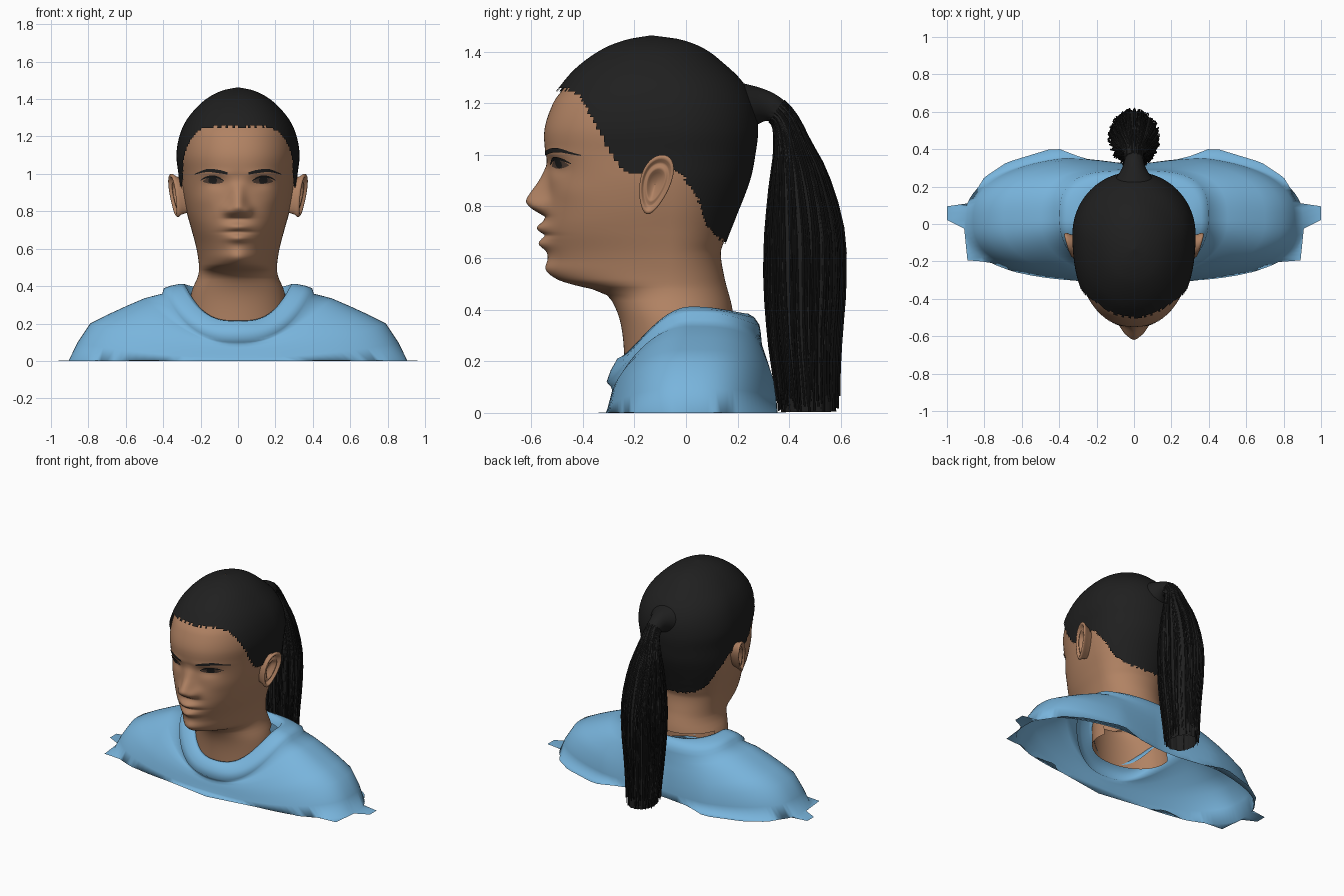
import bpy, bmesh, math, random

random.seed(4)
if "Cube" in bpy.data.objects:
    bpy.data.objects.remove(bpy.data.objects["Cube"])


def material(name, rgb):
    m = bpy.data.materials.new(name)
    m.use_nodes = True
    m.diffuse_color = (*rgb, 1)
    m.node_tree.nodes["Principled BSDF"].inputs["Base Color"].default_value = (*rgb, 1)
    return m


SKIN = material("warm skin", (0.44, 0.225, 0.125))
HAIR = material("black hair", (0.014, 0.014, 0.014))
CLOTH = material("sky blue cloth", (0.19, 0.46, 0.72))
EYE = material("dark brown eye", (0.09, 0.055, 0.04))


def curve(table, t):
    """Smooth interpolation through (t, value) pairs."""
    if t <= table[0][0]:
        return table[0][1]
    if t >= table[-1][0]:
        return table[-1][1]
    i = max(k for k in range(len(table) - 1) if table[k][0] <= t)

    def slope(k):
        a, b = table[max(k - 1, 0)], table[min(k + 1, len(table) - 1)]
        return (b[1] - a[1]) / (b[0] - a[0])

    (t0, v0), (t1, v1) = table[i], table[i + 1]
    h = t1 - t0
    u = (t - t0) / h
    return (v0 * (1 + 2 * u) * (1 - u) ** 2 + slope(i) * h * u * (1 - u) ** 2
            + v1 * u * u * (3 - 2 * u) + slope(i + 1) * h * u * u * (u - 1))


def loft(name, rings, mat, keep=None, closed=True):
    """Skin a list of equal-length point rings; keep filters faces by centre."""
    bm = bmesh.new()
    vs = [[bm.verts.new(p) for p in r] for r in rings]
    n = len(rings[0])
    for a, b in zip(vs, vs[1:]):
        for j in range(n if closed else n - 1):
            q = [a[j], a[(j + 1) % n], b[(j + 1) % n], b[j]]
            if keep is None or keep(sum(v.co.y for v in q) / 4, sum(v.co.z for v in q) / 4):
                bm.faces.new(q)
    bmesh.ops.delete(bm, geom=[v for v in bm.verts if not v.link_faces], context="VERTS")
    bmesh.ops.recalc_face_normals(bm, faces=bm.faces)
    me = bpy.data.meshes.new(name)
    bm.to_mesh(me)
    bm.free()
    me.materials.append(mat)
    me.shade_smooth()
    bpy.context.collection.objects.link(bpy.data.objects.new(name, me))


# Head outline by height: half width, front, back, widest depth, squareness of the face
WIDTH = [(.15, .27), (.3, .26), (.38, .245), (.45, .215), (.5, .208), (.6, .222), (.7, .248),
         (.8, .276), (.9, .296), (1, .305), (1.1, .315), (1.2, .3), (1.28, .265), (1.35, .207),
         (1.4, .145), (1.435, .072), (1.45, .001)]
FRONT = [(.15, -.235), (.33, -.25), (.43, -.285), (.47, -.33), (.495, -.43), (.515, -.49),
         (.55, -.527), (.6, -.533), (.7, -.548), (.9, -.535), (1, -.545), (1.1, -.548),
         (1.2, -.515), (1.25, -.48), (1.33, -.41), (1.4, -.31), (1.435, -.22), (1.45, -.136)]
BACK = [(.15, .2), (.4, .18), (.52, .15), (.62, .135), (.67, .15), (.75, .18), (.9, .235),
        (1, .255), (1.1, .265), (1.2, .25), (1.28, .205), (1.35, .13), (1.4, .06),
        (1.435, -.03), (1.45, -.134)]
MIDDLE = [(.15, -.03), (.6, -.06), (1.2, -.06), (1.45, -.135)]
SQUARE = [(.43, 2), (.53, 1.75), (.62, 1.85), (.75, 2.15), (1, 2.25)]
NOSE = [(.76, 0), (.785, .045), (.8, .066), (.822, .08), (.85, .068), (.9, .035), (.95, .01), (.99, 0)]
NOSE_W = [(.76, .065), (.82, .055), (.87, .042), (.95, .036)]
# Face bumps: x, z, x spread, z spread, push (negative is forward)
BUMPS = [(0, .717, .07, .022, -.03), (0, .655, .06, .022, -.028), (0, .688, .085, .007, .01),
         (0, .555, .07, .035, -.014), (0, .97, .04, .03, .006), (.052, .802, .026, .024, -.018),
         (.125, .958, .06, .035, .026), (.135, .962, .045, .025, -.01),
         (.13, 1.005, .08, .018, -.006), (.19, .86, .06, .05, -.008)]


def relief(x, z):
    x = abs(x)
    out = -curve(NOSE, z) * math.exp(-(x / curve(NOSE_W, z)) ** 2)
    for bx, bz, sx, sz, d in BUMPS:
        out += d * math.exp(-((x - bx) / sx) ** 2 - ((z - bz) / sz) ** 2)
    return out


def face_y(x, z):
    w, f, c, n = (curve(t, z) for t in (WIDTH, FRONT, MIDDLE, SQUARE))
    s = math.sqrt(max(0, 1 - min(1, abs(x) / w) ** n))
    return c + (f - c) * s ** (2 / n) + s * relief(x, z)


def head_ring(z, grow=1.0, lift=0.0, cols=168):
    w, b, c, n = (curve(t, z) for t in (WIDTH, BACK, MIDDLE, SQUARE))
    ring = []
    for j in range(cols):
        t = 2 * math.pi * j / cols
        co, si = math.cos(t), math.sin(t)
        if si < 0:
            x = w * math.copysign(abs(co) ** (2 / n), co)
            y = face_y(x, z)
        else:
            x, y = w * co, c + (b - c) * si
        ring.append((x * grow, c + (y - c) * grow, z + lift * min(1, max(0, (z - 1.2) / .2))))
    return ring


levels = [.17 + .022 * i for i in range(14)] + [.48 + .007 * i for i in range(84)]
levels += [1.075 + .012 * i for i in range(27)] + [1.4, 1.41, 1.42, 1.43, 1.437, 1.443, 1.447, 1.45]
# The neck is open behind, below the collar
loft("head_and_neck", [head_ring(z) for z in levels], SKIN, keep=lambda y, z: y < .02 or z > .38)

# Swept-back hair cap, cut along the hairline
HAIRLINE = [(-.6, 1.255), (-.43, 1.24), (-.36, 1.14), (-.28, .99), (-.23, .935), (-.03, .93),
            (.05, .82), (.08, .73), (.14, .67), (.3, .64)]
loft("hair_cap", [head_ring(z, 1.045, .013) for z in levels if z > .6], HAIR,
     keep=lambda y, z: z > curve(HAIRLINE, y) + random.uniform(-.008, .008))

# Ponytail path: depth, height, half thickness, half width
TAIL = [(.04, 1.15, .19, .22), (.19, 1.18, .115, .14), (.29, 1.19, .07, .07), (.35, 1.17, .052, .052),
        (.388, 1.12, .055, .058), (.413, 1.03, .075, .085), (.438, .9, .115, .115),
        (.458, .7, .15, .135), (.46, .5, .152, .13), (.46, .3, .136, .113),
        (.468, .12, .118, .1), (.474, 0, .112, .094)]
TRACKS = [[(i, p[k]) for i, p in enumerate(TAIL)] for k in range(4)]


def tail_point(s, angle, scale=1.0):
    y, z, thick, wide = (curve(t, s) for t in TRACKS)
    dy = curve(TRACKS[0], s + .1) - curve(TRACKS[0], s - .1)
    dz = curve(TRACKS[1], s + .1) - curve(TRACKS[1], s - .1)
    d = math.hypot(dy, dz)
    k = thick * scale * math.sin(angle)
    return (wide * scale * math.cos(angle), y - dz / d * k, max(.004, z + dy / d * k))


ridges = [random.uniform(.88, .99) for _ in range(72)]
last = len(TAIL) - 1
loft("ponytail", [[tail_point(last * i / 48, 2 * math.pi * j / 72, r if i > 12 else .97)
                   for j, r in enumerate(ridges)] for i in range(49)], HAIR)

# Loose strands over the ponytail
strands = bpy.data.curves.new("ponytail_strands", "CURVE")
strands.dimensions = "3D"
strands.bevel_depth = .0035
strands.bevel_resolution = 0
strands.materials.append(HAIR)
for _ in range(130):
    angle, drift = random.uniform(0, 2 * math.pi), random.uniform(-.25, .25)
    scale, end = random.uniform(.94, 1.1), random.uniform(last - .8, last)
    line = strands.splines.new("POLY")
    line.points.add(17)
    for i, p in enumerate(line.points):
        u = i / 17
        p.co = (*tail_point(3 + (end - 3) * u, angle + drift * u, .96 + (scale - .96) * u), 1)
bpy.context.collection.objects.link(bpy.data.objects.new("ponytail_strands", strands))


# Eyes, lashes and brows: thin strips of (x, z, half height) laid on the face
def strip(name, mat, pts, gap):
    tx, tz, th = ([(i, p[k]) for i, p in enumerate(pts)] for k in range(3))
    steps = (len(pts) - 1) * 5
    for side, sign in (("left", 1), ("right", -1)):
        rows = []
        for i in range(steps + 1):
            s = i / 5
            x, z, h = curve(tx, s), curve(tz, s), curve(th, s)
            rows.append([(sign * x, face_y(x, z + h * v) - gap, z + h * v) for v in (-1, 0, 1)])
        loft(side + "_" + name, rows, mat, closed=False)


strip("eye", EYE, [(.08, .956, .002), (.105, .963, .015), (.135, .965, .018), (.165, .963, .013), (.188, .96, .002)], .003)
strip("iris", HAIR, [(.113, .965, .006), (.123, .965, .016), (.148, .965, .016), (.158, .965, .006)], .005)
strip("lashes", HAIR, [(.075, .962, .003), (.105, .98, .005), (.14, .986, .006), (.175, .979, .005), (.2, .966, .002)], .006)
strip("brow", HAIR, [(.055, 1.002, .006), (.1, 1.012, .009), (.165, 1.018, .008), (.232, .998, .002)], .005)

# Ears: rings of (scale, outward offset) from root over the rim into the bowl
for side, sign in (("left", 1), ("right", -1)):
    rings = []
    for scale, out in ((.75, -.05), (.9, 0), (1, .015), (1, .024), (.93, .03), (.84, .026),
                       (.76, .012), (.68, .01), (.6, .018), (.5, .016), (.4, -.004), (.01, -.012)):
        ring = []
        for j in range(40):
            t = 2 * math.pi * j / 40
            v = math.sin(t)
            y = (.06 + .016 * v) * math.cos(t) * scale + .028 * v * scale - .12
            z = .885 + .115 * v * scale
            ring.append((sign * (.29 + .28 * (y + .19) + .08 * (z - .77) + out), y, z))
        rings.append(ring)
    loft(side + "_ear", rings, SKIN)

# Shirt rings: half width, front, back, front and back squareness,
# side / front / back height, height falloff, dip of the back
SHIRT = [(.27, -.24, .2, 2, 2, .36, .18, .34, 3, 0), (.285, -.247, .22, 2, 2, .41, .215, .38, 3, 0),
         (.31, -.265, .24, 2, 2.2, .412, .212, .385, 3, 0), (.36, -.292, .265, 2.1, 2.8, .402, .165, .37, 3, 0),
         (.398, -.308, .285, 2.1, 3.2, .388, .12, .34, 3, 0), (.404, -.29, .29, 2.1, 3.2, .36, .1, .31, 2.6, 0),
         (.5, -.285, .31, 2.2, 2.9, .335, .085, .26, 1.8, .02), (.6, -.29, .328, 2.3, 2.8, .292, .07, .21, 1.5, .03),
         (.7, -.295, .345, 2.4, 2.7, .246, .05, .155, 1.4, .04), (.79, -.3, .36, 2.5, 2.6, .2, .032, .1, 1.4, .05),
         (.86, -.305, .37, 2.6, 2.5, .095, .015, .045, 1.4, .055), (.905, -.31, .375, 2.7, 2.4, .002, .002, .002, 1, .06)]
rings = []
for w, f, b, nf, nb, zs, zf, zb, fall, dip in SHIRT:
    ring = []
    for j in range(96):
        t = 2 * math.pi * j / 96
        co, si = math.cos(t), math.sin(t)
        depth, n, zc = (b - .02, nb, zb) if si > 0 else (.02 - f, nf, zf)
        k = abs(co) ** fall
        x = w * math.copysign(abs(co) ** (2 / n), co)
        y = .02 + depth * math.copysign(abs(si) ** (2 / n), si)
        if si > 0:
            y -= dip * max(0, 1 - abs(x) / .38)
        ring.append((x, y, zs * k + zc * (1 - k)))
    rings.append(ring)

# Ragged flat hem with sleeve tabs: half outline from front to back
HEM = [(0, -.35), (.4, -.29), (.45, -.24), (.64, -.26), (.76, -.2), (.89, -.2), (.91, -.005), (1, 0),
       (1, .1), (.89, .105), (.8, .25), (.68, .33), (.45, .4), (.34, .4), (.29, .35), (.08, .32), (0, .32)]


def hem_point(x, y):
    """Slide a point along its ray from the centre onto the hem outline."""
    for (ax, ay), (bx, by) in zip(HEM, HEM[1:]):
        bottom = abs(x) * (by - ay) - y * (bx - ax)
        if abs(x) * ay - y * ax <= 1e-6 and abs(x) * by - y * bx >= -1e-6 and bottom > 0:
            k = (ax * by - ay * bx) / bottom
            return (x * k, y * k, 0)
    return (x, y, 0)


rings.append([hem_point(x, y) for x, y, z in rings[-1]])
loft("shirt", rings, CLOTH)
